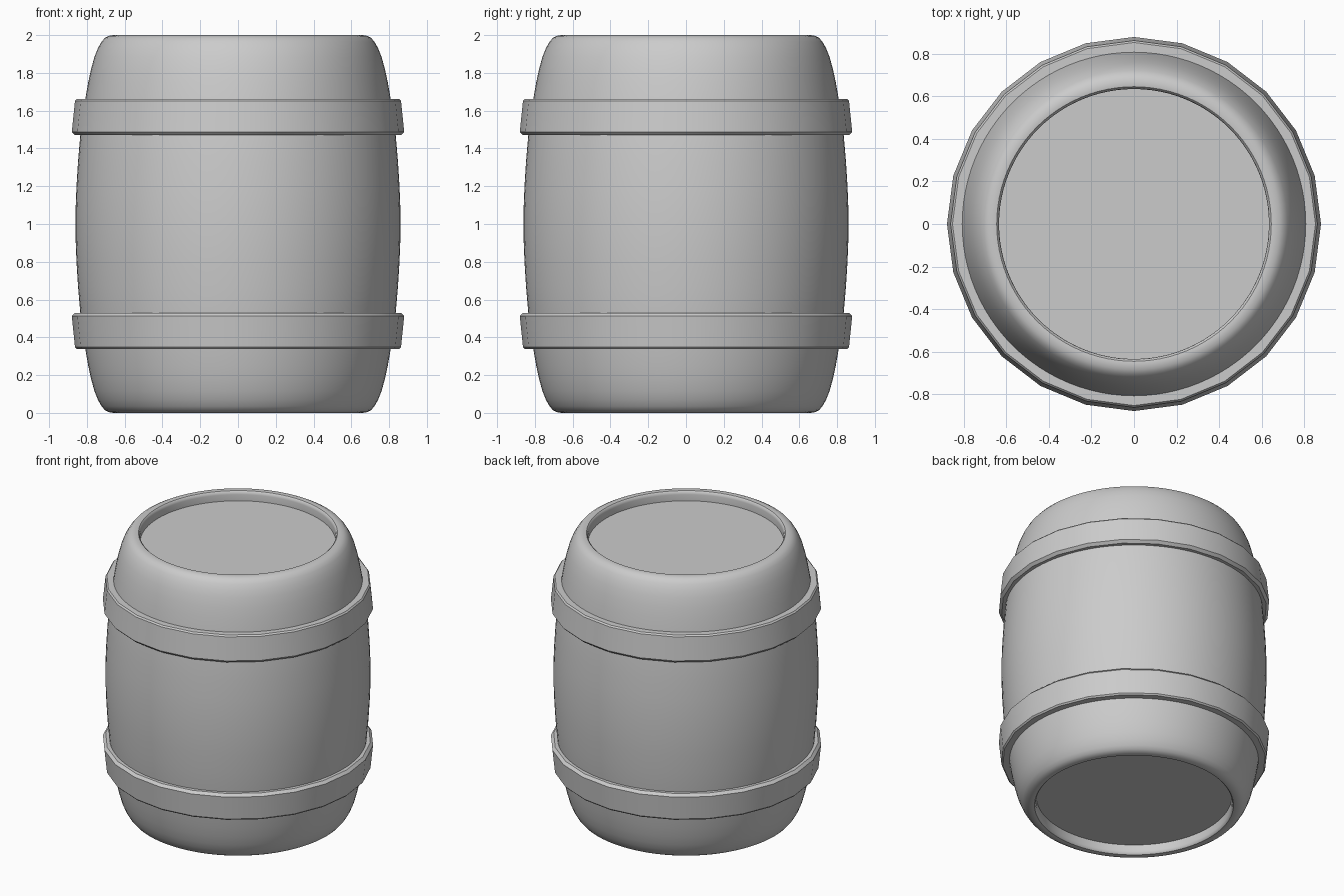
import bpy, bmesh, math

if "Cube" in bpy.data.objects:
    bpy.data.objects.remove(bpy.data.objects["Cube"])


def revolve(name, profile, sides, closed=False, angle=35):
    """Lathe an (r, z) profile around the z axis; r = 0 ends become poles."""
    bm = bmesh.new()
    rings = []
    for r, z in profile:
        if r == 0:
            rings.append([bm.verts.new((0, 0, z))] * sides)
        else:
            rings.append([bm.verts.new((r * math.cos(2 * math.pi * i / sides),
                                        r * math.sin(2 * math.pi * i / sides), z))
                          for i in range(sides)])
    pairs = list(zip(rings, rings[1:]))
    if closed:
        pairs.append((rings[-1], rings[0]))
    for a, b in pairs:
        for i in range(sides):
            j = (i + 1) % sides
            quad = list(dict.fromkeys((a[i], a[j], b[j], b[i])))
            bm.faces.new(quad)
    bmesh.ops.recalc_face_normals(bm, faces=bm.faces)
    mesh = bpy.data.meshes.new(name)
    bm.to_mesh(mesh)
    bm.free()
    obj = bpy.data.objects.new(name, mesh)
    bpy.context.collection.objects.link(obj)
    bpy.ops.object.select_all(action='DESELECT')
    obj.select_set(True)
    bpy.context.view_layer.objects.active = obj
    bpy.ops.object.shade_smooth_by_angle(angle=math.radians(angle))
    return obj


def flip(profile):
    """Mirror a profile about the barrel's middle height."""
    return [(r, 2 - z) for r, z in reversed(profile)]


# Bulging body with rounded rims and recessed round lids
upper = [(0.859, 1.1), (0.855, 1.2), (0.847, 1.33), (0.835, 1.47), (0.822, 1.57),
         (0.807, 1.67), (0.793, 1.75), (0.778, 1.82), (0.76, 1.885), (0.742, 1.93),
         (0.722, 1.965), (0.705, 1.985), (0.685, 1.996), (0.66, 2.0), (0.646, 1.998),
         (0.638, 1.99), (0.635, 1.975), (0.635, 1.93), (0, 1.93)]
revolve("barrel_body", flip(upper) + [(0.86, 1.0)] + upper, 96)

# Two faceted hoops, flaring towards the middle of the barrel
hoop = [(0.79, 1.662), (0.854, 1.662), (0.863, 1.652), (0.88, 1.488),
        (0.862, 1.47), (0.79, 1.47)]
revolve("upper_hoop", hoop, 24, closed=True, angle=30)
revolve("lower_hoop", flip(hoop), 24, closed=True, angle=30)
